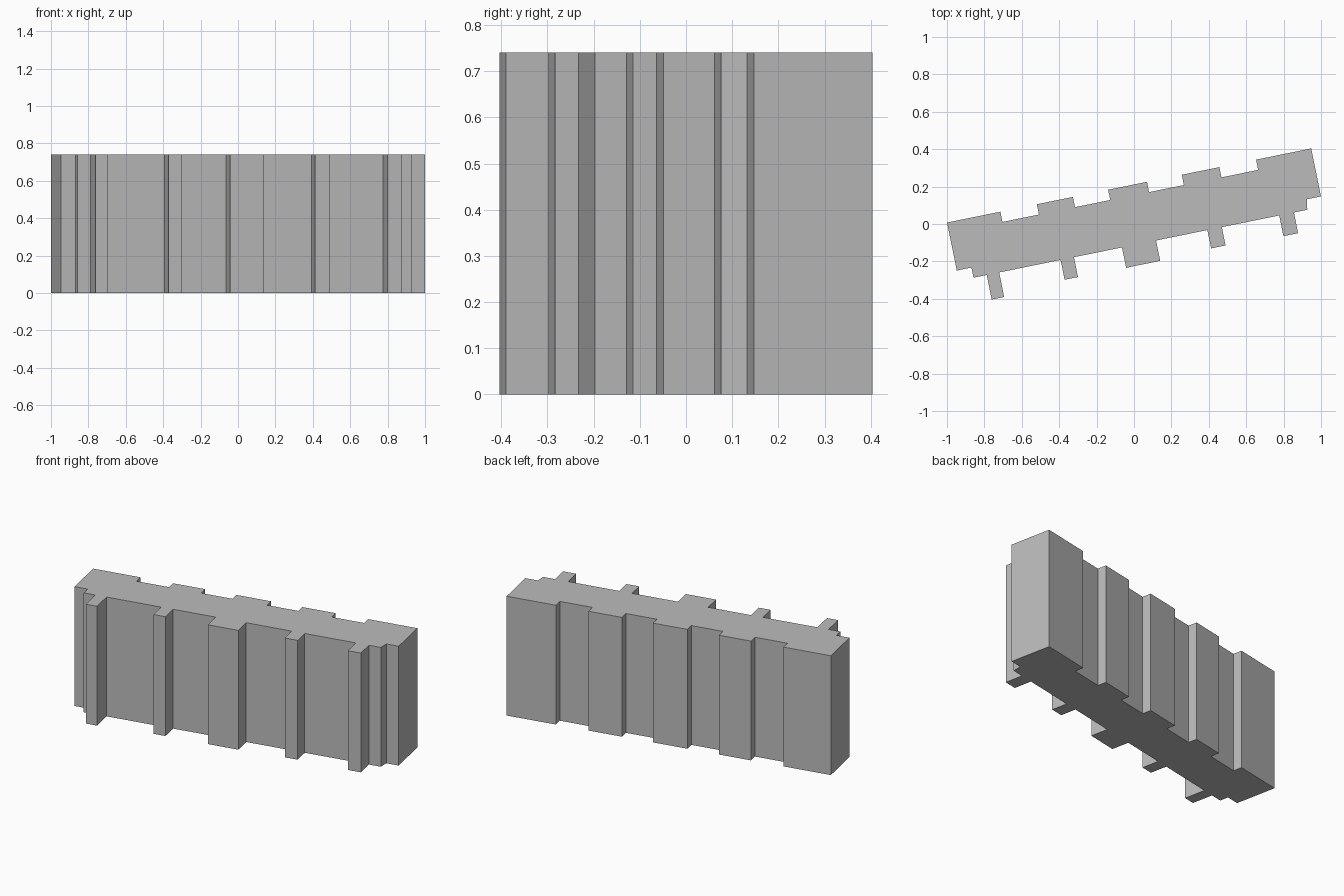
import bpy
import bmesh
from math import radians
from mathutils import Matrix

cube = bpy.data.objects.get("Cube")
if cube:
    bpy.data.objects.remove(cube, do_unlink=True)

HEIGHT = 0.74
ANGLE = radians(11.5)
LEFT, RIGHT = -0.978, 1.009          # ends along the building's own long axis
FRONT_WALL, FRONT_END = -0.11, -0.055
BACK_WALL, BACK_BAY = 0.151, 0.207

# Plain grey wall material
grey = bpy.data.materials.new("wall grey")
grey.use_nodes = True
colour = (0.5, 0.5, 0.5, 1)
grey.diffuse_color = colour
grey.node_tree.nodes["Principled BSDF"].inputs["Base Color"].default_value = colour


def stepped_edge(wall, bays):
    """Outline of one long side: a flat wall interrupted by square bays."""
    points = []
    for start, end, depth in bays:
        points += [(start, wall), (start, depth), (end, depth), (end, wall)]
    return points


# Front piers, with shallow notches at both ends
front_piers = [
    (-0.826, -0.758, -0.244),
    (-0.423, -0.350, -0.218),
    (-0.088, 0.098, -0.221),
    (0.378, 0.457, -0.210),
    (0.770, 0.850, -0.223),
]
front = [(LEFT, FRONT_END), (-0.898, FRONT_END), (-0.898, FRONT_WALL)]
front += stepped_edge(FRONT_WALL, front_piers)
front += [(0.923, FRONT_WALL), (0.933, FRONT_END), (RIGHT, FRONT_END)]

# Wide shallow bays along the back, flush with both ends
back_spans = [(LEFT, -0.687), (-0.488, -0.291), (-0.099, 0.113),
              (0.303, 0.508), (0.708, RIGHT)]
back_bays = [(a, b, BACK_BAY) for a, b in back_spans]
back = stepped_edge(BACK_WALL, back_bays)[1:-1]

# Extrude the footprint into the block and turn it on the site
bm = bmesh.new()
base = bm.faces.new([bm.verts.new((x, y, 0)) for x, y in front + back[::-1]])
grown = bmesh.ops.extrude_face_region(bm, geom=[base], use_keep_orig=True)
top = [v for v in grown["geom"] if isinstance(v, bmesh.types.BMVert)]
bmesh.ops.translate(bm, verts=top, vec=(0, 0, HEIGHT))
bmesh.ops.recalc_face_normals(bm, faces=bm.faces)
bm.transform(Matrix.Rotation(ANGLE, 4, "Z"))

mesh = bpy.data.meshes.new("building_block")
bm.to_mesh(mesh)
bm.free()
mesh.materials.append(grey)
block = bpy.data.objects.new("building_block", mesh)
bpy.context.collection.objects.link(block)
